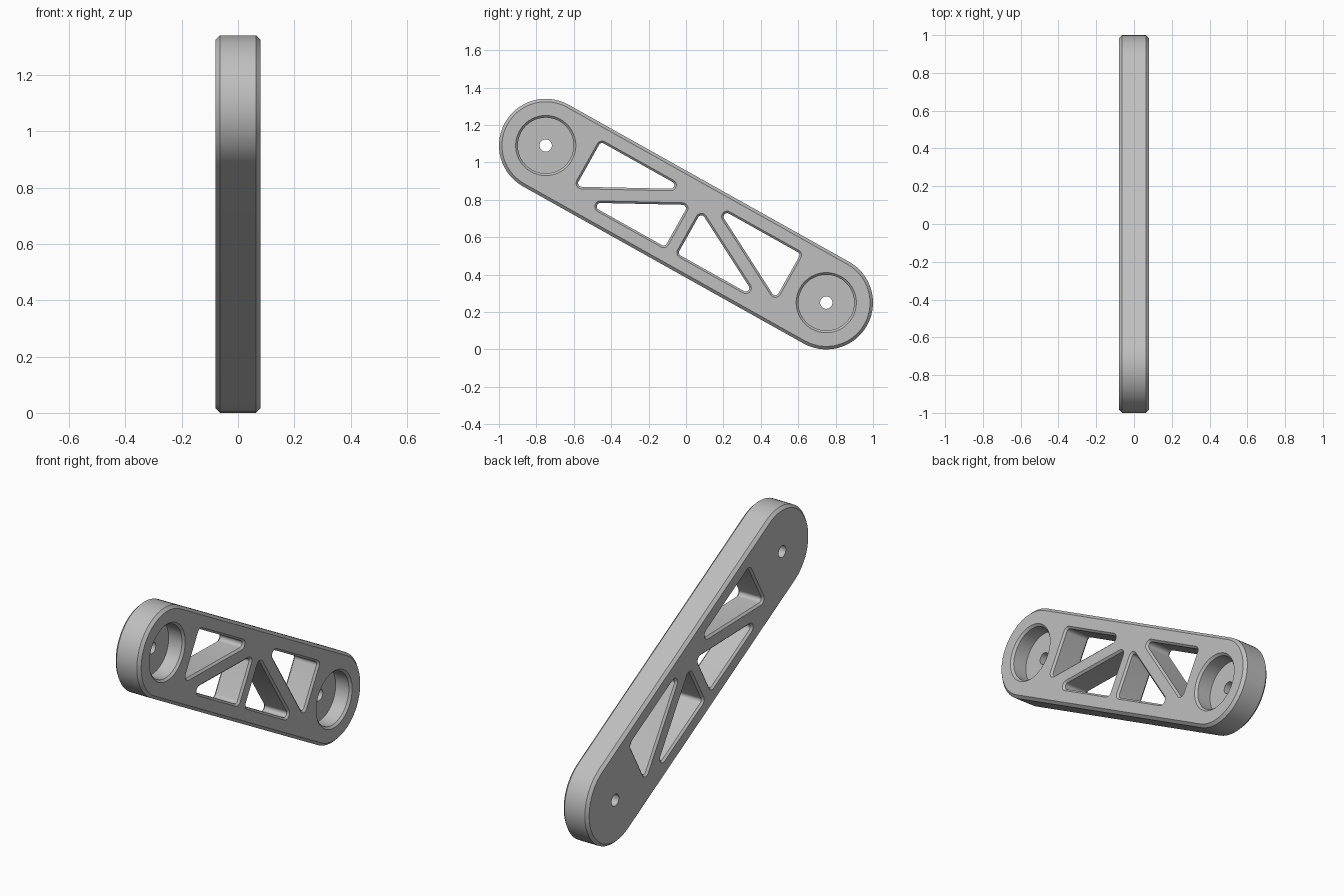
import bpy, bmesh, math
from mathutils import Vector

if "Cube" in bpy.data.objects:
    bpy.data.objects.remove(bpy.data.objects["Cube"], do_unlink=True)

HALF = 0.08             # half thickness of the arm
RADIUS = 0.25           # rounded end radius
REACH = Vector((0.75, -0.42))   # arm centre to lower pivot, in y and z
ALONG = REACH.normalized()
ACROSS = Vector((-ALONG.y, ALONG.x))
MID_Z = 0.67

grey = bpy.data.materials.new("light_grey")
grey.use_nodes = True
grey.diffuse_color = (0.52, 0.52, 0.52, 1)
grey.node_tree.nodes["Principled BSDF"].inputs["Base Color"].default_value = grey.diffuse_color


def outline(centres, radius, steps):
    """Counter-clockwise outline wrapped around equal circles."""
    n = len(centres)
    if n == 1:
        return [centres[0] + radius * Vector((math.cos(a), math.sin(a)))
                for a in (math.tau * i / steps for i in range(steps))]
    points = []
    for i, c in enumerate(centres):
        before, after = c - centres[i - 1], centres[(i + 1) % n] - c
        start = math.atan2(-before.x, before.y)
        sweep = (math.atan2(-after.x, after.y) - start) % math.tau
        for k in range(steps + 1):
            a = start + sweep * k / steps
            points.append(c + radius * Vector((math.cos(a), math.sin(a))))
    return points


def loft(name, centres, sections, steps):
    """Solid through outlines given as (x, radius) sections."""
    bm = bmesh.new()
    rings = []
    for x, radius in sections:
        ring = []
        for p in outline(centres, radius, steps):
            q = ALONG * p.x + ACROSS * p.y
            ring.append(bm.verts.new((x, q.x, q.y + MID_Z)))
        rings.append(ring)
    for a, b in zip(rings, rings[1:]):
        for i in range(len(a)):
            j = (i + 1) % len(a)
            bm.faces.new((a[i], a[j], b[j], b[i]))
    bm.faces.new(rings[0][::-1])
    bm.faces.new(rings[-1])
    bmesh.ops.recalc_face_normals(bm, faces=bm.faces)
    mesh = bpy.data.meshes.new(name)
    bm.to_mesh(mesh)
    bm.free()
    mesh.materials.append(grey)
    obj = bpy.data.objects.new(name, mesh)
    bpy.context.collection.objects.link(obj)
    return obj


def inset_triangle(corners, d):
    """Shrink a triangle by d about its incentre, ordered counter-clockwise."""
    a, b, c = (Vector(p) for p in corners)
    area = (b - a).cross(c - a) / 2
    if area < 0:
        b, c, area = c, b, -area
    la, lb, lc = (b - c).length, (c - a).length, (a - b).length
    total = la + lb + lc
    middle = (a * la + b * lb + c * lc) / total
    scale = 1 - d * total / (2 * area)
    return [middle + (p - middle) * scale for p in (a, b, c)]


# Arm body with chamfered rims
pivot = REACH.length
body = loft("arm_body", [Vector((-pivot, 0)), Vector((pivot, 0))],
            [(-HALF, RADIUS - 0.016), (-HALF + 0.016, RADIUS),
             (HALF - 0.016, RADIUS), (HALF, RADIUS - 0.016)], 28)

cutters = []
OVER = 0.01
for side, label in ((-1, "upper"), (1, "lower")):
    centre = [Vector((side * pivot, 0))]
    # Round pocket with chamfered mouth, and the pivot hole through its floor
    cutters.append(loft(label + "_pocket_cutter", centre,
                        [(HALF - 0.095, 0.149), (HALF - 0.012, 0.149),
                         (HALF + OVER, 0.149 + 0.012 + OVER)], 56))
    cutters.append(loft(label + "_pivot_hole_cutter", centre,
                        [(-HALF - OVER, 0.033), (HALF - 0.05, 0.033)], 28))
    # Truss windows, chamfered on both faces
    inner = [(0.028, -0.172), (0.028, 0.114), (0.566, -0.172)]
    outer = [(0.6235, 0.172), (0.6235, -0.132), (0.0525, 0.172)]
    for part, corners in (("inner", inner), ("outer", outer)):
        corners = [(side * u, v) for u, v in corners]
        rim, cut = 0.03, 0.011
        cutters.append(loft(label + "_" + part + "_window_cutter",
                            inset_triangle(corners, rim),
                            [(-HALF - OVER, rim + OVER), (-HALF + cut, rim - cut),
                             (HALF - cut, rim - cut), (HALF + OVER, rim + OVER)], 8))

for cutter in cutters:
    mod = body.modifiers.new(cutter.name, 'BOOLEAN')
    mod.operation = 'DIFFERENCE'
    mod.solver = 'EXACT'
    mod.object = cutter

# Apply the cuts and remove the cutters
bpy.context.view_layer.update()
evaluated = body.evaluated_get(bpy.context.evaluated_depsgraph_get())
cut_mesh = bpy.data.meshes.new_from_object(evaluated)
body.modifiers.clear()
body.data = cut_mesh
for cutter in cutters:
    bpy.data.objects.remove(cutter, do_unlink=True)

bpy.ops.object.select_all(action='DESELECT')
body.select_set(True)
bpy.context.view_layer.objects.active = body
bpy.ops.object.shade_smooth_by_angle(angle=math.radians(30))
